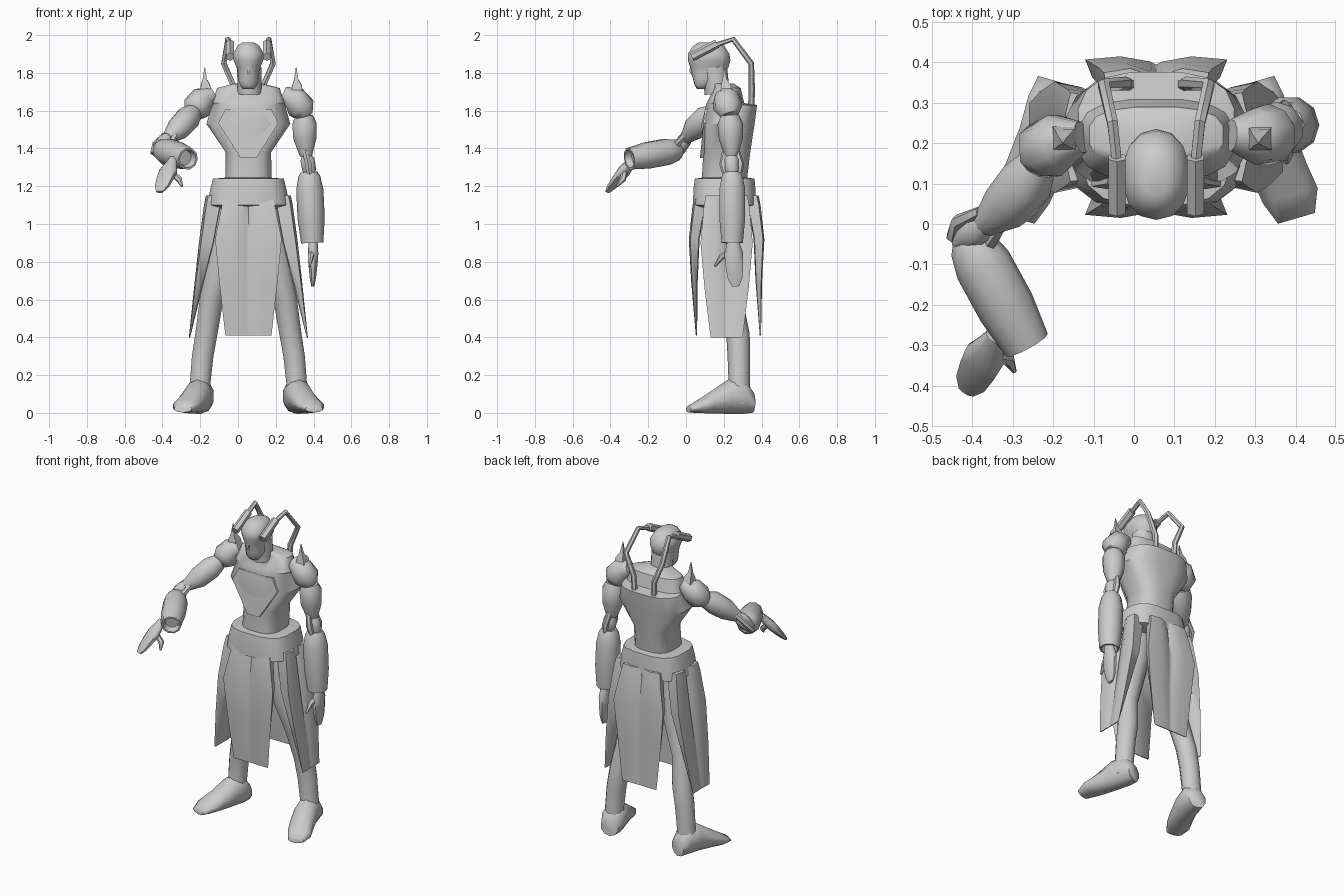
import bpy, bmesh, math
from mathutils import Vector

if "Cube" in bpy.data.objects:
    bpy.data.objects.remove(bpy.data.objects["Cube"])

CX = 0.055   # body centre line
CY = 0.215   # skirt centre depth

grey = bpy.data.materials.new("plain_grey")
grey.use_nodes = True
grey.diffuse_color = (0.6, 0.6, 0.6, 1)
bsdf = next(n for n in grey.node_tree.nodes if n.type == "BSDF_PRINCIPLED")
bsdf.inputs["Base Color"].default_value = (0.6, 0.6, 0.6, 1)
bsdf.inputs["Roughness"].default_value = 0.7


def skin(name, rings, angle=40):
    """Join equal rings of points into one closed shape."""
    bm = bmesh.new()
    loops = [[bm.verts.new(p) for p in ring] for ring in rings]
    n = len(loops[0])
    for a, b in zip(loops, loops[1:]):
        for i in range(n):
            j = (i + 1) % n
            bm.faces.new((a[i], a[j], b[j], b[i]))
    bm.faces.new(loops[0][::-1])
    bm.faces.new(loops[-1])
    bmesh.ops.recalc_face_normals(bm, faces=bm.faces[:])
    mesh = bpy.data.meshes.new(name)
    bm.to_mesh(mesh)
    bm.free()
    mesh.materials.append(grey)
    obj = bpy.data.objects.new(name, mesh)
    bpy.context.collection.objects.link(obj)
    bpy.ops.object.select_all(action="DESELECT")
    obj.select_set(True)
    bpy.context.view_layer.objects.active = obj
    bpy.ops.object.shade_smooth_by_angle(angle=math.radians(angle))


def loft(name, path, radii, sides=8, ref=(1, 0, 0), axis=None, angle=50):
    """Tube along a path; a radius may be a (wide, thin) pair."""
    pts = [Vector(p) for p in path]
    rings = []
    for i, p in enumerate(pts):
        t = Vector(axis) if axis else pts[min(i + 1, len(pts) - 1)] - pts[max(i - 1, 0)]
        t.normalize()
        u = Vector(ref)
        u = (u - t * u.dot(t)).normalized()
        v = t.cross(u)
        r = radii[i]
        ru, rv = r if isinstance(r, tuple) else (r, r)
        steps = [(k + 0.5) * math.tau / sides for k in range(sides)]
        rings.append([p + u * ru * math.cos(a) + v * rv * math.sin(a) for a in steps])
    skin(name, rings, angle)


def body(name, rows, sides=16, power=0.7, angle=50):
    """Level rounded rings from rows of height, half width, front, back."""
    def soft(c):
        return math.copysign(abs(c) ** power, c)
    rings = []
    for z, w, front, back in rows:
        mid, half = (front + back) / 2, (back - front) / 2
        steps = [(k + 0.5) * math.tau / sides for k in range(sides)]
        rings.append([(CX + w * soft(math.cos(a)), mid + half * soft(math.sin(a)), z)
                      for a in steps])
    skin(name, rings, angle)


# Torso with a raised upper back, belt, neck and head
body("torso", [(1.2, .125, .08, .32), (1.38, .122, .09, .342), (1.53, .225, .08, .365),
               (1.63, .196, .105, .378), (1.64, .194, .108, .31), (1.72, .168, .15, .29),
               (1.745, .07, .14, .25)], angle=40)
body("belt", [(1.245, .125, .08, .33), (1.24, .19, .045, .365), (1.18, .205, .037, .37),
              (1.1, .22, .035, .372), (1.08, .15, .09, .3)], power=.65)
loft("neck", [(CX + .005, .165, 1.69), (CX + .005, .15, 1.83)], [.066, .068], sides=10)
body("head", [(1.962, .03, .07, .16), (1.945, .058, .04, .2), (1.9, .084, .01, .23),
              (1.865, .08, .011, .235), (1.83, .064, .022, .225), (1.8, .056, .028, .2),
              (1.765, .056, .038, .17), (1.735, .045, .045, .13), (1.715, .03, .058, .11)],
     sides=14, power=.9, angle=60)
loft("nose", [(CX, .03, 1.845), (CX, .026, 1.81), (CX, .035, 1.79)],
     [.006, .012, .008], sides=4)

# Flat chest plate
outline = [(-.12, 1.61), (.12, 1.61), (.16, 1.535), (.042, 1.35), (-.042, 1.35), (-.16, 1.535)]
skin("chest_plate", [[(CX + x, .074 + (z - 1.35) * .1 + d, z) for x, z in outline]
                     for d in (0, .06)], angle=20)


def flap(name, turn, rows):
    """Folded cloth wedge hanging from the belt, tapering to a thin hem."""
    out = Vector((math.sin(turn), -math.cos(turn), 0))
    side = Vector((math.cos(turn), math.sin(turn), 0))
    rings = []
    for z, w, d, thick in rows:
        section = [(-1, .15), (-.5, 0), (-.08, .25), (0, .4), (.08, .25), (.5, 0), (1, .15),
                   (.9, 1), (0, 1.1), (-.9, 1)]
        rings.append([Vector((CX, CY, z)) + side * w * s + out * (d - k * thick)
                      for s, k in section])
    skin(name, rings, 60)


for name, turn, hem in (("front_flap", 0, .163), ("back_flap", math.pi, .182)):
    flap(name, turn, [(1.15, .13, .17, .07), (1.1, .14, .18, .065), (.92, .176, .2, .052),
                      (.7, .155, .188, .032), (.41, .122, hem, .006)])
for name, turn in (("left_flap", math.pi / 2), ("right_flap", -math.pi / 2)):
    flap(name, turn, [(1.15, .11, .225, .085), (1.1, .12, .235, .085), (.9, .138, .262, .075),
                      (.66, .117, .288, .04), (.4, .085, .315, .006)])

# Legs, feet and head tubes, one per side
for side, s in (("left", 1), ("right", -1)):
    def at(x, y, z):
        return (CX + s * x, y, z)

    loft(side + "_leg", [at(.085, .2, 1.13), at(.12, .2, .9), at(.195, .235, .6),
                         at(.222, .275, .42), at(.242, .28, .3), at(.257, .283, .14),
                         at(.258, .28, .05)],
         [.085, .095, .066, .062, .06, .057, .064], sides=10, axis=(0, 0, 1))
    loft(side + "_foot", [at(.242, .352, .058), at(.25, .3, .09), at(.272, .22, .085),
                          at(.305, .13, .055), at(.332, .07, .036), at(.347, .014, .02)],
         [(.055, .058), (.072, .095), (.072, .09), (.074, .058), (.074, .037), (.05, .018)],
         sides=10, axis=(s * .28, -.96, 0), angle=60)
    loft(side + "_head_tube", [at(.066, .345, 1.58), at(.074, .348, 1.72), at(.13, .345, 1.85),
                               at(.108, .25, 1.978), at(.097, .15, 1.945)],
         [.017, .017, .016, .015, .014], sides=6)
    loft(side + "_tube_end", [at(.097, .165, 1.955), at(.097, .03, 1.885)],
         [.024, .024], sides=6)

    # Shoulder spikes
    base = .312 if s > 0 else -.172
    loft(side + "_shoulder_spike", [(base, .215, 1.66), (base, .21, 1.735),
                                    (base - .004, .205, 1.765), (base - .004, .2, 1.83)],
         [.05, .035, .016, .002], sides=4, angle=30)


def arm(side, upper, elbow, fore, hand, thumb, ref):
    """Shoulder, upper arm, jointed elbow, hollow cuff and hand."""
    loft(side + "_shoulder", upper[:4], [.04, .07, .077, .05], sides=10, angle=60)
    loft(side + "_upper_arm", upper[3:], [.048, .068, .064, .034], sides=10, angle=60)
    axis = Vector(fore[1]) - Vector(fore[0])
    start = Vector(fore[0])

    # Elbow ball with two struts
    mid = Vector(elbow)
    last = Vector(upper[-1])
    flow = (start - last).normalized()
    loft(side + "_elbow", [mid - flow * .06, mid - flow * .025, mid + flow * .025, mid + flow * .07],
         [.022, .04, .04, .025])
    off = Vector(ref).normalized() * .042
    for tag, o in (("inner", -off), ("outer", off)):
        loft(side + "_elbow_strut_" + tag,
             [last + o * .7 - flow * .03, mid + o * 1.1, start + o * .7 + flow * .03],
             [.016, .02, .016], sides=6, ref=(0, .3, 1) if side == "right" else (1, 0, 0))

    # Cuff turns inward at the wrist
    stops = [0, .06, .25, .65, 1, 1, .88]
    loft(side + "_forearm", [start + axis * k for k in stops],
         [.045, .058, .072, .072, .059, .049, .04], sides=10, ref=ref, axis=axis)

    # Mitten hand and pointed thumb
    a, b = Vector(hand[0]), Vector(hand[1])
    loft(side + "_hand", [a.lerp(b, k) for k in (-.2, 0, .25, .5, .8, 1)],
         [(.025, .022), (.036, .026), (.054, .03), (.051, .026), (.043, .018), (.022, .009)],
         ref=ref, axis=b - a, angle=60)
    loft(side + "_thumb", [a.lerp(b, .2), thumb[0], thumb[1]], [.018, .017, .006], sides=6)


arm("left",
    [(.24, .22, 1.69), (.298, .217, 1.665), (.335, .222, 1.615), (.35, .232, 1.575),
     (.352, .235, 1.53), (.354, .238, 1.45), (.36, .24, 1.36)],
    (.372, .242, 1.315), [(.376, .245, 1.275), (.393, .245, .9)],
    [(.398, .25, .9), (.396, .262, .67)], [(.385, .19, .83), (.378, .152, .775)], (0, 1, 0))
arm("right",
    [(-.13, .215, 1.69), (-.185, .205, 1.66), (-.22, .182, 1.615), (-.237, .15, 1.588),
     (-.265, .105, 1.56), (-.315, .045, 1.505), (-.37, 0, 1.455)],
    (-.395, -.02, 1.425), [(-.41, -.035, 1.395), (-.265, -.3, 1.345)],
    [(-.355, -.3, 1.315), (-.415, -.415, 1.17)], [(-.31, -.335, 1.235), (-.296, -.365, 1.2)],
    (.85, -.53, 0))
